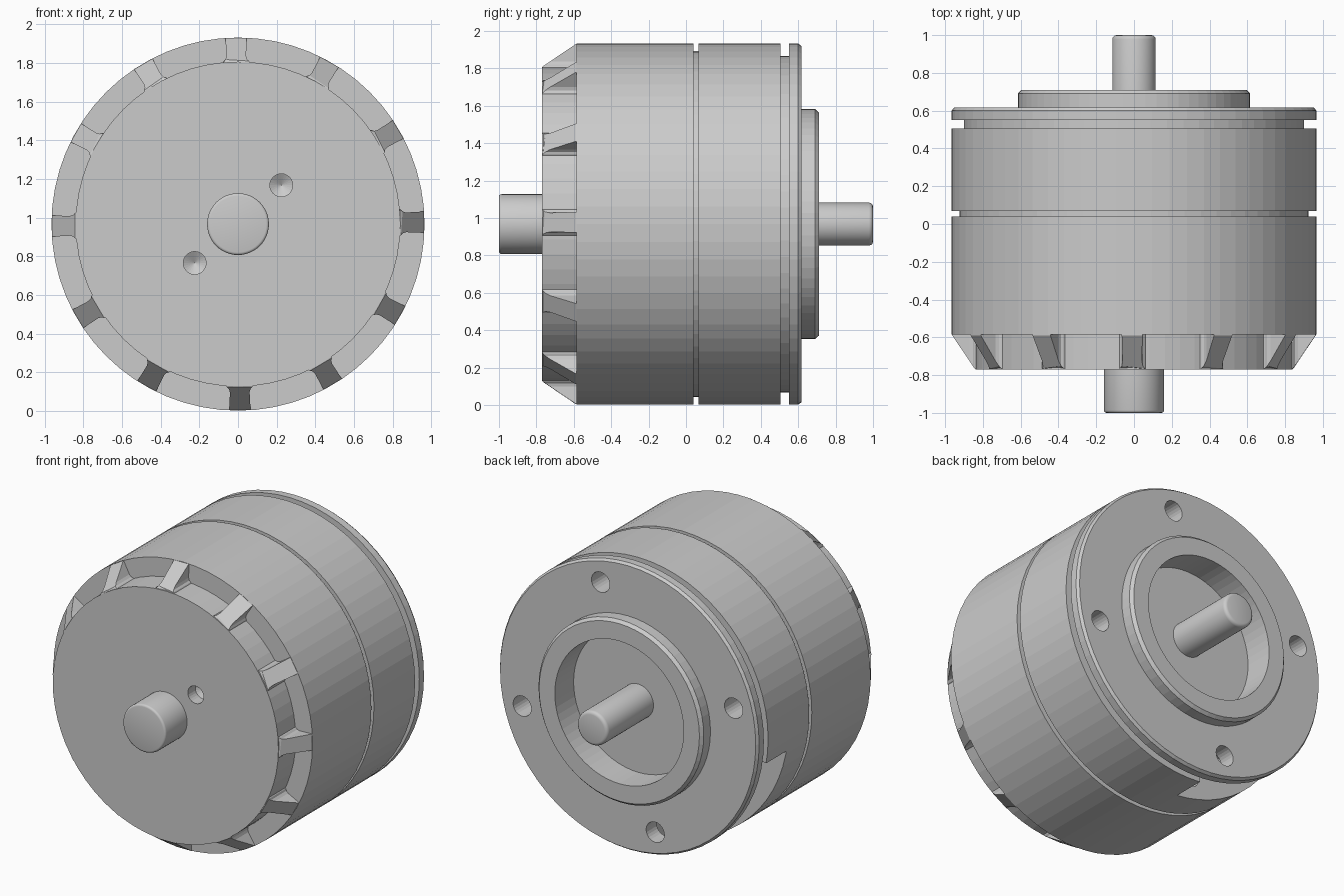
import bpy, bmesh
from math import sin, cos, pi, radians

AXIS_Z = 0.967
R = 0.965          # outer housing radius
FACE_R = 0.84      # front plate radius
FRONT, SHOULDER = -0.77, -0.585

if "Cube" in bpy.data.objects:
    bpy.data.objects.remove(bpy.data.objects["Cube"])

metal = bpy.data.materials.new("plain grey metal")
metal.use_nodes = True
GREY = (0.6, 0.6, 0.6, 1)
metal.diffuse_color = GREY
metal.node_tree.nodes["Principled BSDF"].inputs["Base Color"].default_value = GREY


def make_object(name, bm):
    bmesh.ops.recalc_face_normals(bm, faces=bm.faces)
    mesh = bpy.data.meshes.new(name)
    bm.to_mesh(mesh)
    bm.free()
    mesh.materials.append(metal)
    obj = bpy.data.objects.new(name, mesh)
    bpy.context.collection.objects.link(obj)
    return obj


def revolve(name, profile, sides, x=0.0, z=0.0):
    """Turn a (radius, y) profile, starting and ending on the axis, into a solid."""
    bm = bmesh.new()
    rings = []
    for r, y in profile:
        count = sides if r else 1
        rings.append([bm.verts.new((x + r * cos(2 * pi * i / sides), y,
                                    AXIS_Z + z + r * sin(2 * pi * i / sides)))
                      for i in range(count)])
    for a, b in zip(rings, rings[1:]):
        for i in range(sides):
            j = (i + 1) % sides
            corners = [a[i % len(a)], a[j % len(a)], b[j % len(b)], b[i % len(b)]]
            bm.faces.new(list(dict.fromkeys(corners)))
    return make_object(name, bm)


def add_prism(bm, front, back):
    """Close two matching outlines into a solid."""
    a = [bm.verts.new(p) for p in front]
    b = [bm.verts.new(p) for p in back]
    bm.faces.new(a)
    bm.faces.new(b[::-1])
    for i in range(len(a)):
        j = (i + 1) % len(a)
        bm.faces.new((a[i], b[i], b[j], a[j]))


def cut(target, cutter):
    mod = target.modifiers.new("cut", "BOOLEAN")
    mod.operation = "DIFFERENCE"
    mod.solver = "EXACT"
    mod.object = cutter
    cutter.hide_render = True
    bpy.context.view_layer.objects.active = target
    bpy.ops.object.modifier_apply(modifier=mod.name)
    bpy.data.objects.remove(cutter)


# Housing: front plate, grooved shell, rear flange, hollow boss
housing = revolve("housing", [
    (0, FRONT), (FACE_R, FRONT), (FACE_R, SHOULDER), (R, SHOULDER),
    (R, 0.04), (0.925, 0.04), (0.925, 0.068), (R, 0.068),
    (R, 0.505), (0.9, 0.505), (0.9, 0.55), (R, 0.55),
    (R, 0.6), (0.952, 0.618), (0.615, 0.618), (0.615, 0.69),
    (0.597, 0.71), (0.48, 0.71), (0.48, 0.51), (0, 0.51)], 64)

# Cable window on the lower side, open into the rear groove
STEPS = 18
arc = [radians(190 + 74 * i / STEPS) for i in range(STEPS + 1)]
outline = [(1.05, a) for a in arc] + [(0.72, a) for a in reversed(arc)]
bm = bmesh.new()
add_prism(bm, *[[(r * cos(a), y, AXIS_Z + r * sin(a)) for r, a in outline]
                for y in (0.29, 0.507)])
cut(housing, make_object("window_cutter", bm))

# Four drilled holes in the rear flange
for k in range(4):
    a = radians(75.5 + 90 * k)
    cut(housing, revolve("rear_hole_cutter",
                         [(0, 0.7), (0.068, 0.7), (0.068, 0.2), (0, 0.16)],
                         24, 0.813 * cos(a), 0.813 * sin(a)))

# Two drilled holes in the front plate
for s in (1, -1):
    cut(housing, revolve("front_hole_cutter",
                         [(0, -0.82), (0.059, -0.82), (0.059, -0.69), (0, -0.655)],
                         24, 0.224 * s, 0.201 * s))

# Twelve sloping ribs around the front plate, flared where they meet it
half = [(0.825, 0.075), (0.843, 0.066), (0.852, 0.056), (0.87, 0.051), (0.962, 0.055)]
rib = half + [(r, -t) for r, t in reversed(half)]
bm = bmesh.new()
for k in range(12):
    a = radians(30 * k + 0.6)
    ends = []
    for sloped in (True, False):
        points = []
        for r, t in rib:
            slope = max(0, (r - FACE_R) / (R - FACE_R))
            y = FRONT + (SHOULDER - FRONT) * slope if sloped else SHOULDER + 0.02
            points.append((r * cos(a) - t * sin(a), y,
                           AXIS_Z + r * sin(a) + t * cos(a)))
        ends.append(points)
    add_prism(bm, *ends)
# split the bent rib fronts into clean planes
bmesh.ops.connect_verts_nonplanar(bm, angle_limit=0.01, faces=bm.faces)
make_object("front_ribs", bm)

# Front stub and rear output shaft, with rounded ends
for name, radius, start, tip, rim in (("front_stub", 0.16, -0.74, -1.0, 0.014),
                                      ("rear_shaft", 0.115, 0.48, 1.0, 0.022)):
    d = 1 if tip > 0 else -1
    rounded = [(radius - rim * (1 - cos(q)), tip - d * rim * (1 - sin(q)))
               for q in (0, pi / 6, pi / 3, pi / 2)]
    shaft = revolve(name, [(0, start), (radius, start)] + rounded + [(0, tip)], 48)
    bpy.ops.object.select_all(action="DESELECT")
    shaft.select_set(True)
    bpy.context.view_layer.objects.active = shaft
    bpy.ops.object.shade_smooth_by_angle(angle=radians(35))
